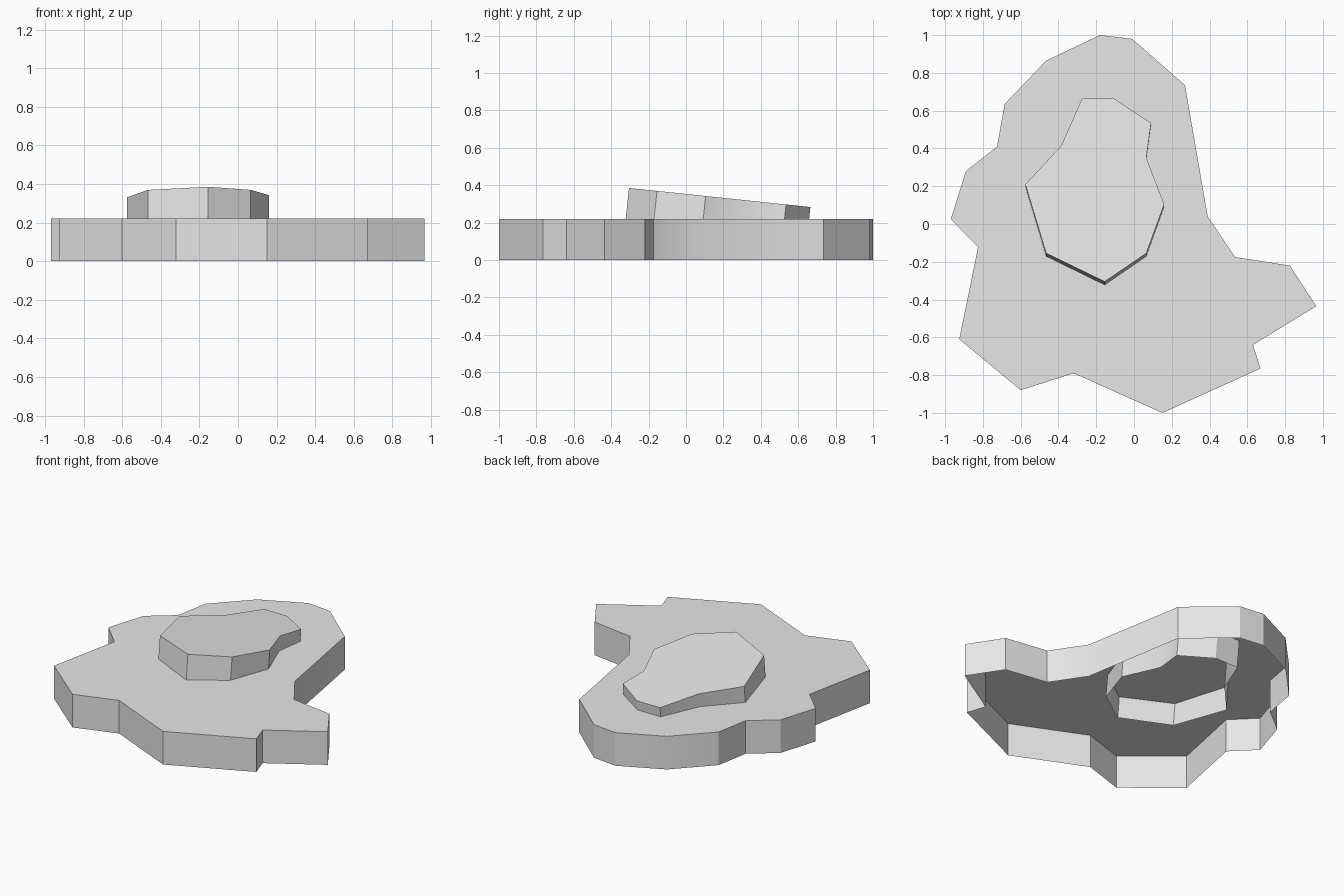
import bpy
import bmesh
import math

cube = bpy.data.objects.get("Cube")
if cube:
    bpy.data.objects.remove(cube, do_unlink=True)

grey = bpy.data.materials.new("light_grey")
grey.use_nodes = True
colour = (0.8, 0.8, 0.8, 1.0)
grey.diffuse_color = colour
grey.node_tree.nodes["Principled BSDF"].inputs["Base Color"].default_value = colour


def open_shell(name, outline, top, bottom, lean=0.0):
    """Capped wall loop, open underneath; top and bottom give z from y."""
    bm = bmesh.new()
    upper = [bm.verts.new((x, y, top(y))) for x, y in outline]
    lower = [bm.verts.new((x, y - lean * (top(y) - bottom(y)), bottom(y)))
             for x, y in outline]
    bm.faces.new(upper)
    count = len(outline)
    for i in range(count):
        j = (i + 1) % count
        bm.faces.new((upper[j], upper[i], lower[i], lower[j]))
    bm.normal_update()
    # Outline runs clockwise from above, so turn the shell outwards
    if bm.faces[:][0].normal.z < 0:
        bmesh.ops.reverse_faces(bm, faces=bm.faces[:])
    mesh = bpy.data.meshes.new(name)
    bm.to_mesh(mesh)
    bm.free()
    mesh.materials.append(grey)
    obj = bpy.data.objects.new(name, mesh)
    bpy.context.collection.objects.link(obj)
    bpy.ops.object.select_all(action='DESELECT')
    obj.select_set(True)
    bpy.context.view_layer.objects.active = obj
    bpy.ops.object.shade_smooth_by_angle(angle=math.radians(30))
    return obj


# Wide irregular ground slab
slab_outline = [
    (-.18, 1), (-.01, .98), (.27, .735), (.39, .04), (.535, -.175),
    (.825, -.22), (.965, -.435), (.63, -.64), (.67, -.765), (.15, -1),
    (-.32, -.79), (-.6, -.88), (-.925, -.61), (-.825, -.12), (-.97, .025),
    (-.89, .28), (-.725, .41), (-.685, .635), (-.465, .865),
]
open_shell("ground_slab", slab_outline, lambda y: .22, lambda y: 0)

# Tilted raised step sunk into the slab
step_outline = [
    (-.275, .665), (-.105, .665), (.09, .535), (.065, .35), (.16, .105),
    (.065, -.155), (-.155, -.305), (-.465, -.155), (-.575, .21), (-.385, .415),
]
open_shell("raised_step", step_outline,
           lambda y: .353 - .105 * y, lambda y: .07 - .04 * y, lean=.105)
